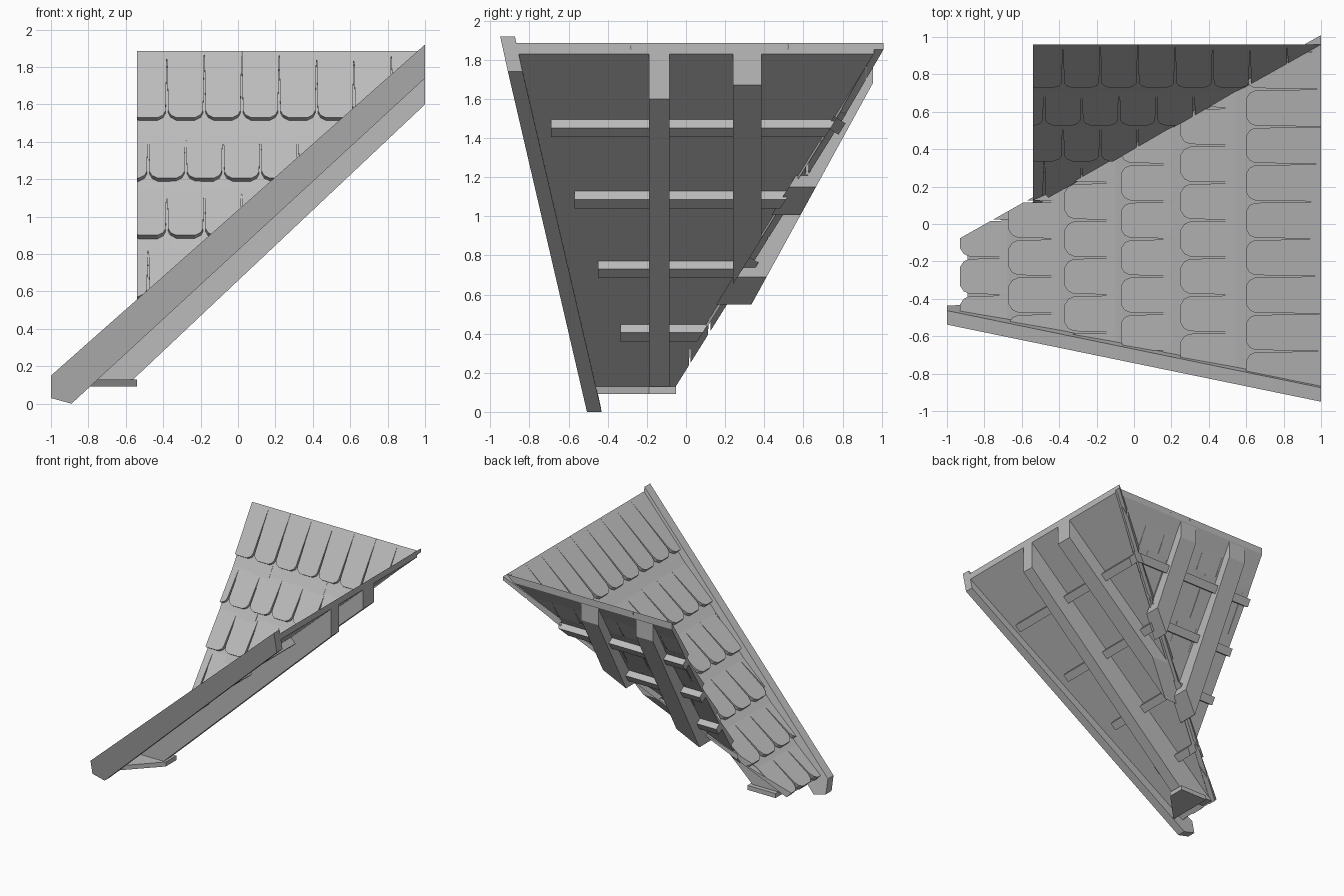
import bpy, bmesh
from mathutils import Vector

if "Cube" in bpy.data.objects:
    bpy.data.objects.remove(bpy.data.objects["Cube"])

grey = bpy.data.materials.new("roof grey")
grey.use_nodes = True
grey.diffuse_color = (0.5, 0.5, 0.5, 1)
grey.node_tree.nodes["Principled BSDF"].inputs["Base Color"].default_value = (0.5, 0.5, 0.5, 1)

# Roof planes: the main slope falls to -x, the side slope falls to -y
RIDGE, BACK = 1.885, 0.96
MAIN, SIDE = 0.9, 1.6
VALLEY = MAIN / SIDE
BARGE = -0.206
MAIN_N = Vector((-MAIN, 0, 1)).normalized()
SIDE_N = Vector((0, -SIDE, 1)).normalized()


def main_at(u, d, n=0):
    return Vector((d, u, RIDGE + MAIN * (d - 1))) + MAIN_N * n


def side_at(u, d, n=0):
    return Vector((u, d, RIDGE + SIDE * (d - BACK))) + SIDE_N * n


# Clip planes: (point, normal of the side removed)
past_valley = (Vector((1, BACK + 0.05, 0)), Vector((-VALLEY, 1, 0)))
before_valley = (Vector((1, BACK, 0)), Vector((VALLEY, -1, 0)))
past_barge = (Vector((1, -0.9, 0)), Vector((BARGE, -1, 0)))
past_end = (Vector((-0.54, 0, 0)), Vector((-1, 0, 0)))
past_back = (Vector((0, BACK, 0)), Vector((0, 1, 0)))
past_top = (Vector((1, 0, 0)), Vector((1, 0, 0)))
under_side = (side_at(0, BACK, -0.043), -SIDE_N)
under_main = (main_at(0, 1, -0.05), -MAIN_N)
under_main_deep = (main_at(0, 1, -0.085), -MAIN_N)


def add_prism(bm, loop_a, loop_b):
    a = [bm.verts.new(p) for p in loop_a]
    b = [bm.verts.new(p) for p in loop_b]
    bm.faces.new(a)
    bm.faces.new(b[::-1])
    for i in range(len(a)):
        j = (i + 1) % len(a)
        bm.faces.new((a[j], a[i], b[i], b[j]))


def finish(name, bm, clips=()):
    for co, no in clips:
        cut = bmesh.ops.bisect_plane(bm, geom=bm.verts[:] + bm.edges[:] + bm.faces[:],
                                     plane_co=co, plane_no=no, clear_outer=True)
        edges = [e for e in cut["geom_cut"] if isinstance(e, bmesh.types.BMEdge)]
        bmesh.ops.holes_fill(bm, edges=edges)
    bmesh.ops.recalc_face_normals(bm, faces=bm.faces[:])
    mesh = bpy.data.meshes.new(name)
    bm.to_mesh(mesh)
    bm.free()
    mesh.materials.append(grey)
    obj = bpy.data.objects.new(name, mesh)
    bpy.context.collection.objects.link(obj)


def prism(name, loop_a, loop_b, clips=()):
    bm = bmesh.new()
    add_prism(bm, loop_a, loop_b)
    finish(name, bm, clips)


# Sheathing under the tiles, dropping a little more towards the eaves
def sheet(name, outline, sag):
    def lowered(drop):
        return [p - Vector((0, 0, drop + sag * (RIDGE - p.z))) for p in outline]
    prism(name, lowered(0.03), lowered(0.055))


low = -0.89
sheet("main_sheathing", [main_at(BACK, 1), main_at(-0.9, 1),
                         main_at(-0.9 + BARGE * (low - 1), low),
                         main_at(BACK + VALLEY * (low - 1), low)], 0.004)
sheet("side_sheathing", [side_at(1, BACK), side_at(-0.54, BACK),
                         side_at(-0.54, BACK - VALLEY * 1.54)], 0.025)


# Overlapping tiles with clipped lower corners
def tiles(name, at, top, rows, chamfer, offset, clips):
    bm = bmesh.new()
    pitch, gap = 0.2, 0.007
    start = top
    for r, end in enumerate(rows):
        shift = offset + 0.1 * (r % 2)
        head = 0 if r == 0 else -0.036
        for k in range(-7, 7):
            u0 = shift + pitch * k
            u1 = u0 + pitch
            edge = end + chamfer
            outline = [(u0, start), (u1, start), (u1 - gap, edge), (u1 - 0.02, end + chamfer * 0.4),
                       (u1 - 0.05, end), (u0 + 0.05, end), (u0 + 0.02, end + chamfer * 0.4),
                       (u0 + gap, edge)]
            upper, lower = [], []
            for u, d in outline:
                t = (start - d) / (start - end)
                upper.append(at(u, d, head + (0.008 - head) * t))
                lower.append(at(u, d, -0.041 + (0.018 * (1 - t) if r == 0 else 0)))
            add_prism(bm, upper, lower)
        start = end + 0.03
    finish(name, bm, clips)


tiles("main_tiles", main_at, 1, (0.605, 0.255, -0.065, -0.365, -0.665, -0.925),
      0.045, 0.12, (past_valley, past_barge, past_top))
tiles("side_tiles", side_at, BACK, (0.735, 0.533, 0.342, 0.138),
      0.024, 0.02, (before_valley, past_end, past_back))


# Sloping edge board along the front
def board_loop(inset):
    profile = [(1, 1.92), (-1, 0.15), (-1, 0.03), (-0.89, 0), (1, 1.74)]
    loop = []
    for x, z in profile:
        depth = 1.92 + 0.885 * (x - 1) - z
        loop.append((x, -0.95 + BARGE * (x - 1) + 0.22 * depth + inset, z))
    return loop


prism("edge_board", board_loop(0), board_loop(0.075))


# Rafters: side profiles swept to a width, cut where the slopes meet
def main_rafter(name, y0, y1, profile):
    prism(name, [(x, y0, z) for x, z in profile], [(x, y1, z) for x, z in profile],
          (under_side,))


def side_rafter(name, x0, x1):
    profile = [(0.955, 1.845), (0.955, 1.68), (0.335, 0.55), (0.155, 0.55)]
    prism(name, [(x0, y, z) for y, z in profile], [(x1, y, z) for y, z in profile],
          (under_main_deep,))


main_rafter("main_rafter_long", -0.19, -0.085, [(1, 1.845), (1, 1.6), (-0.56, 0.13), (-0.89, 0.13)])
main_rafter("main_rafter_short", 0.24, 0.385, [(1, 1.845), (1, 1.67), (-0.24, 0.55), (-0.42, 0.55)])
side_rafter("side_rafter_inner", 0.15, 0.31)
side_rafter("side_rafter_outer", -0.36, -0.2)


# Battens below the sheathing
def batten(name, at, d, step, u0, u1, skin, clips):
    section = [(d, -skin + 0.01), (d, -skin - 0.06), (d - step, -skin - 0.06), (d - step, -skin + 0.01)]
    prism(name, [at(u0, v, n) for v, n in section], [at(u1, v, n) for v, n in section], clips)


for i, (x, y0) in enumerate([(0.6, -0.69), (0.195, -0.57), (-0.2, -0.45), (-0.56, -0.335)]):
    batten(f"main_batten_{i + 1}", main_at, x, 0.05, y0, 0.95, 0.041, (under_side,))
for i, y in enumerate([0.735, 0.51, 0.29]):
    batten(f"side_batten_{i + 1}", side_at, y, 0.036, -0.54, 0.95, 0.035, (under_main,))

# Tapered foot plate under the long rafter
foot = [(-0.8, -0.46), (-0.8, -0.05), (-0.54, -0.05), (-0.54, -0.19)]
prism("foot_plate", [(x, y, 0.13) for x, y in foot], [(x, y, 0.092) for x, y in foot])
